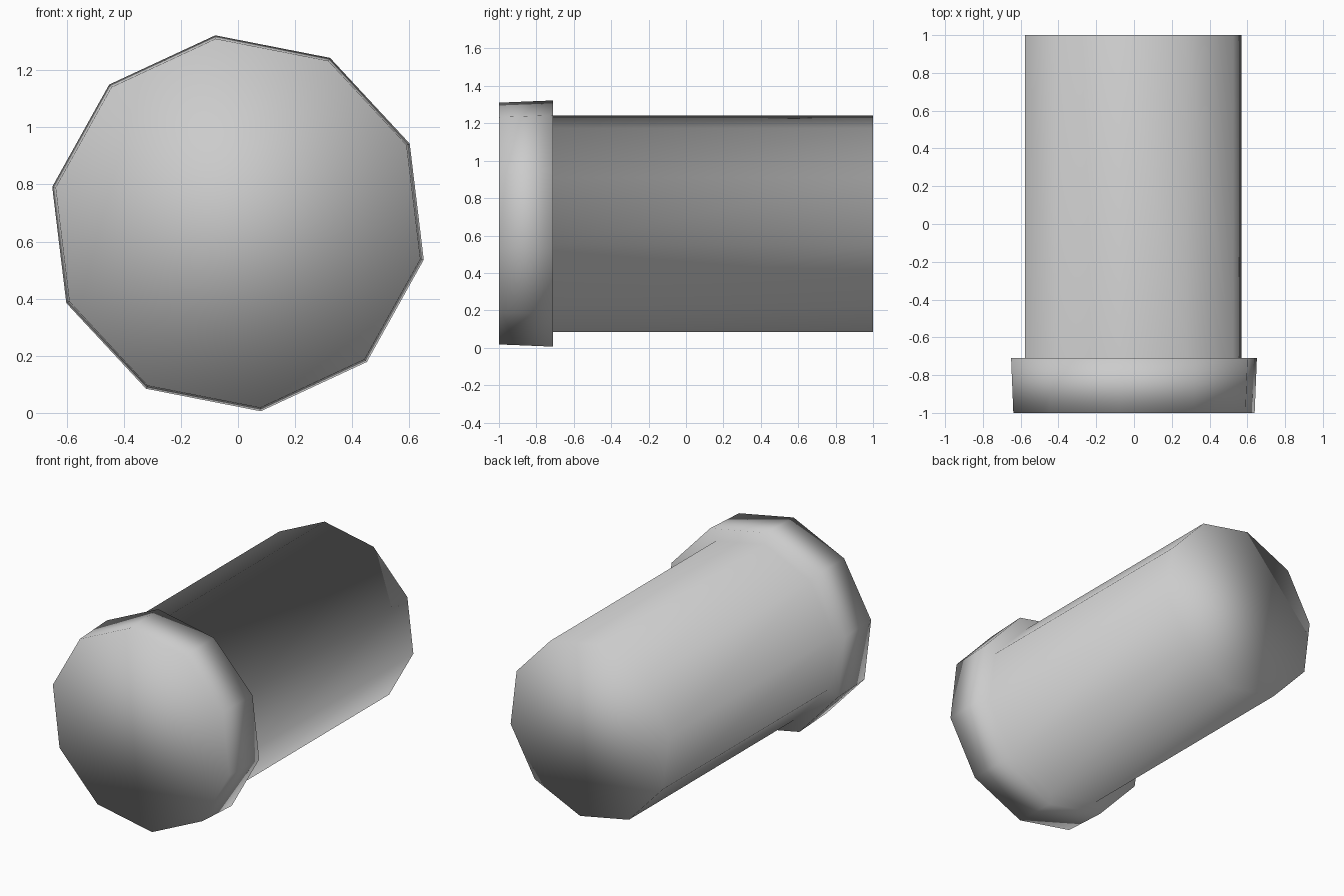
import bpy, bmesh, math

cube = bpy.data.objects.get("Cube")
if cube:
    bpy.data.objects.remove(cube, do_unlink=True)

SIDES = 10
CENTRE_Z = 0.664
PHASE = math.radians(-11.1)

# One plain grey
grey = bpy.data.materials.new("plain grey")
grey.use_nodes = True
colour = (0.6, 0.6, 0.6, 1)
grey.diffuse_color = colour
grey.node_tree.nodes["Principled BSDF"].inputs["Base Color"].default_value = colour

# Profile along the length: (y, radius, x shift)
PROFILE = [
    (-1.0, 0.651, 0.0),       # front rim of the head
    (-0.71, 0.663, 0.0),      # back rim of the head
    (-0.71, 0.583, -0.004),   # step down to the shaft
    (1.0, 0.583, -0.004),     # far end of the shaft
]

bm = bmesh.new()
rings = []
for y, r, dx in PROFILE:
    angles = [PHASE + 2 * math.pi * i / SIDES for i in range(SIDES)]
    rings.append([bm.verts.new((dx + r * math.cos(a), y, CENTRE_Z + r * math.sin(a)))
                  for a in angles])

# Walls between rings, then the two flat ends
for a, b in zip(rings, rings[1:]):
    for i in range(SIDES):
        j = (i + 1) % SIDES
        bm.faces.new((a[i], a[j], b[j], b[i]))
bm.faces.new(rings[0])
bm.faces.new(rings[-1])
bmesh.ops.recalc_face_normals(bm, faces=bm.faces)

# Soft shading across the whole body
for f in bm.faces:
    f.smooth = True

mesh = bpy.data.meshes.new("headed_peg")
bm.to_mesh(mesh)
bm.free()
mesh.materials.append(grey)
peg = bpy.data.objects.new("headed_peg", mesh)
bpy.context.collection.objects.link(peg)
